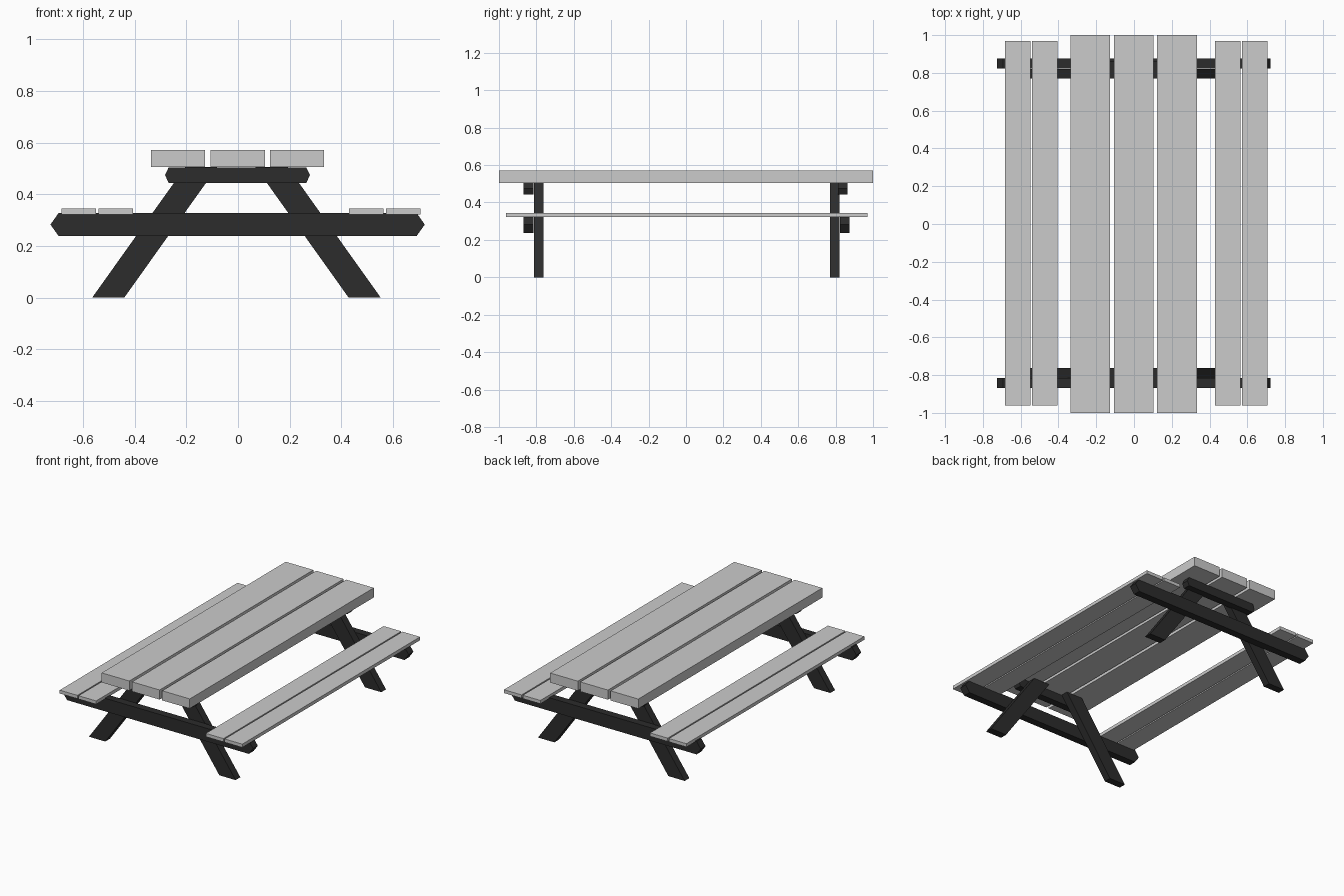
import bpy, bmesh

if "Cube" in bpy.data.objects:
    bpy.data.objects.remove(bpy.data.objects["Cube"])

def make_mat(name, v):
    m = bpy.data.materials.new(name)
    m.diffuse_color = (v, v, v, 1)
    m.use_nodes = True
    m.node_tree.nodes["Principled BSDF"].inputs["Base Color"].default_value = m.diffuse_color
    return m

dark = make_mat("dark_frame", 0.025)

def prism(name, profile, y0, y1, mat=None):
    """Extrude an xz profile from y0 to y1."""
    bm = bmesh.new()
    face = bm.faces.new([bm.verts.new((x, y0, z)) for x, z in profile])
    ext = bmesh.ops.extrude_face_region(bm, geom=[face])
    verts = [g for g in ext["geom"] if isinstance(g, bmesh.types.BMVert)]
    bmesh.ops.translate(bm, verts=verts, vec=(0, y1 - y0, 0))
    bmesh.ops.recalc_face_normals(bm, faces=bm.faces)
    me = bpy.data.meshes.new(name)
    bm.to_mesh(me)
    bm.free()
    ob = bpy.data.objects.new(name, me)
    bpy.context.collection.objects.link(ob)
    if mat:
        me.materials.append(mat)
    return ob

def plank(name, x0, x1, z0, z1, y0, y1):
    return prism(name, [(x0, z0), (x1, z0), (x1, z1), (x0, z1)], y0, y1)

def beam(name, x0, x1, z0, z1, tip, flat, y0, y1):
    """Cross beam with pointed ends; flat = half height of the blunt tip."""
    zm = (z0 + z1) / 2
    left = [(x0, zm + flat), (x0, zm - flat)] if flat else [(x0, zm)]
    right = [(x1, zm - flat), (x1, zm + flat)] if flat else [(x1, zm)]
    prof = left + [(x0 + tip, z0), (x1 - tip, z0)] + right + [(x1 - tip, z1), (x0 + tip, z1)]
    return prism(name, prof, y0, y1, dark)

# Table top planks
for i, (a, b) in enumerate([(-0.337, -0.127), (-0.106, 0.104), (0.123, 0.333)]):
    plank(f"top_plank_{i + 1}", a, b, 0.505, 0.571, -1, 1)

# Bench seat planks
for i, (a, b) in enumerate([(-0.683, -0.549), (-0.540, -0.406), (0.429, 0.563), (0.572, 0.706)]):
    plank(f"seat_plank_{i + 1}", a, b, 0.322, 0.345, -0.962, 0.97)

# End frames: beams outside, splayed legs inside
frames = [("front", (-0.868, -0.816), (-0.868, -0.816), (-0.814, -0.763)),
          ("back", (0.823, 0.875), (0.812, 0.863), (0.769, 0.82))]
for side, seat_y, top_y, leg_y in frames:
    beam(f"{side}_seat_beam", -0.725, 0.722, 0.238, 0.328, 0.032, 0, *seat_y)
    beam(f"{side}_top_beam", -0.282, 0.278, 0.444, 0.504, 0.014, 0, *top_y)
    for name, x0, lean in (("left", -0.564, 0.36), ("right", 0.428, -0.36)):
        prism(f"{side}_{name}_leg",
              [(x0, 0), (x0 + 0.124, 0), (x0 + 0.124 + lean, 0.505), (x0 + lean, 0.505)],
              *leg_y, dark)
